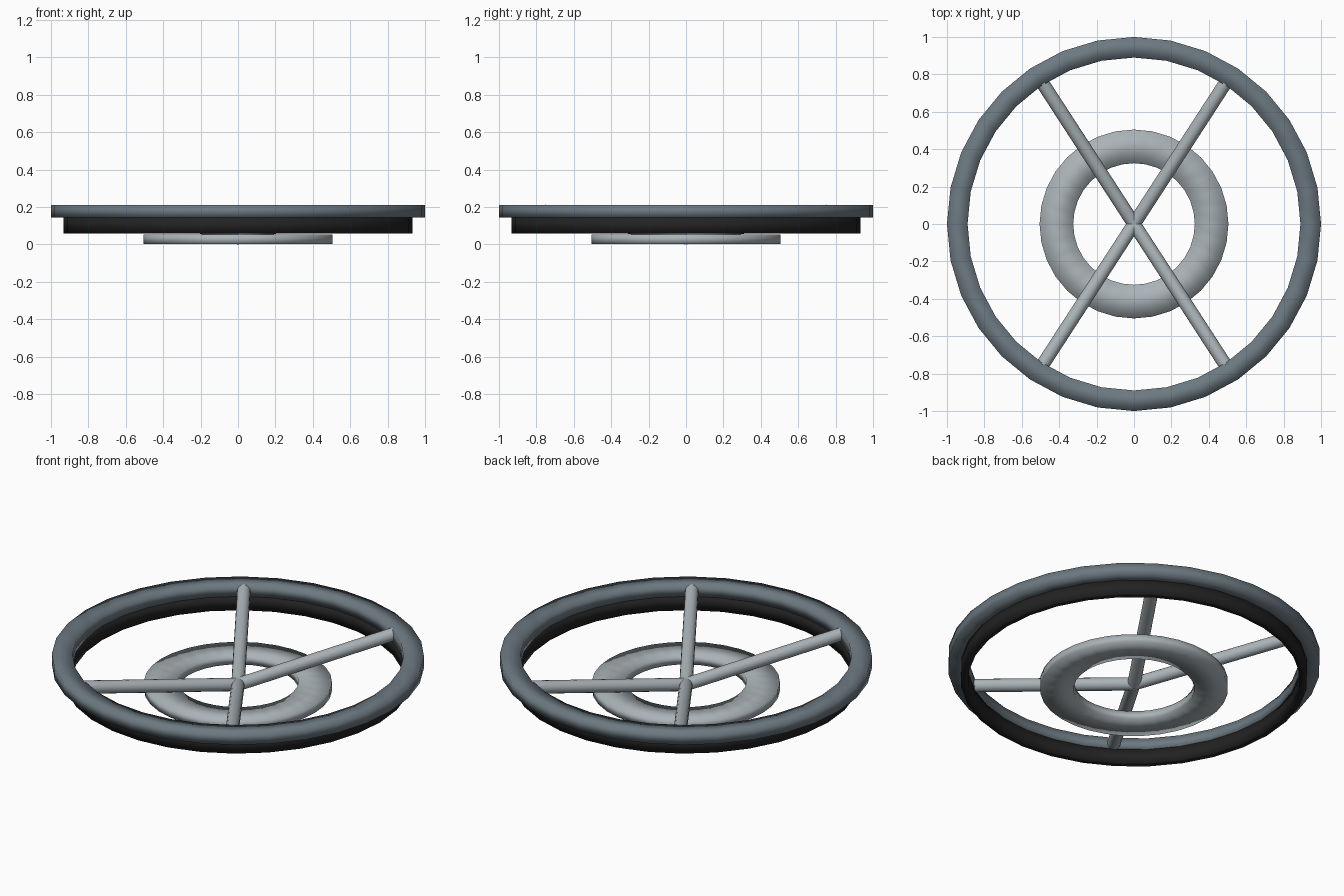
import bpy, bmesh, math
from mathutils import Vector

cube = bpy.data.objects.get("Cube")
if cube:
    bpy.data.objects.remove(cube, do_unlink=True)


def material(name, rgb):
    m = bpy.data.materials.new(name)
    m.use_nodes = True
    m.diffuse_color = (*rgb, 1)
    m.node_tree.nodes["Principled BSDF"].inputs["Base Color"].default_value = (*rgb, 1)
    return m


slate = material("slate grey", (0.15, 0.19, 0.22))
silver = material("silver grey", (0.40, 0.45, 0.475))
black = material("black rubber", (0.016, 0.016, 0.016))


def finish(name, bm, mat):
    bmesh.ops.recalc_face_normals(bm, faces=bm.faces)
    mesh = bpy.data.meshes.new(name)
    bm.to_mesh(mesh)
    bm.free()
    mesh.materials.append(mat)
    mesh.shade_smooth()
    obj = bpy.data.objects.new(name, mesh)
    bpy.context.collection.objects.link(obj)
    return obj


def ring(name, inner, outer, low, high, mat, sides=32):
    """Rectangular section swept around the z axis."""
    bm = bmesh.new()
    section = [(inner, low), (outer, low), (outer, high), (inner, high)]
    loops = []
    for i in range(sides):
        a = math.tau * i / sides
        loops.append([bm.verts.new((r * math.cos(a), r * math.sin(a), z)) for r, z in section])
    for i in range(sides):
        a, b = loops[i], loops[(i + 1) % sides]
        for j in range(4):
            k = (j + 1) % 4
            bm.faces.new((a[j], b[j], b[k], a[k]))
    return finish(name, bm, mat)


def spoke(name, end, radius, mat):
    """Round bar rising from the hub centre to the rim."""
    start = Vector((0, 0, radius))
    axis = Vector(end) - start
    bm = bmesh.new()
    bmesh.ops.create_cone(bm, cap_ends=True, segments=16, radius1=radius,
                          radius2=radius, depth=axis.length)
    bmesh.ops.rotate(bm, verts=bm.verts, matrix=axis.to_track_quat("Z", "Y").to_matrix())
    bmesh.ops.translate(bm, verts=bm.verts, vec=start + axis / 2)
    obj = finish(name, bm, mat)
    bpy.context.view_layer.objects.active = obj
    obj.select_set(True)
    bpy.ops.object.shade_smooth_by_angle(angle=math.radians(40))
    obj.select_set(False)


# Outer rim, the dark band beneath it, and the flat hub ring
ring("rim", 0.89, 1.0, 0.143, 0.21, slate)
ring("under_band", 0.892, 0.932, 0.06, 0.145, black)
ring("hub_ring", 0.325, 0.505, 0.003, 0.053, silver)

# Four crossed spokes
for side, sx in (("left", 1), ("right", -1)):
    for face, sy in (("front", -1), ("back", 1)):
        spoke(f"{face}_{side}_spoke", (0.49 * sx, 0.755 * sy, 0.177), 0.036, silver)
